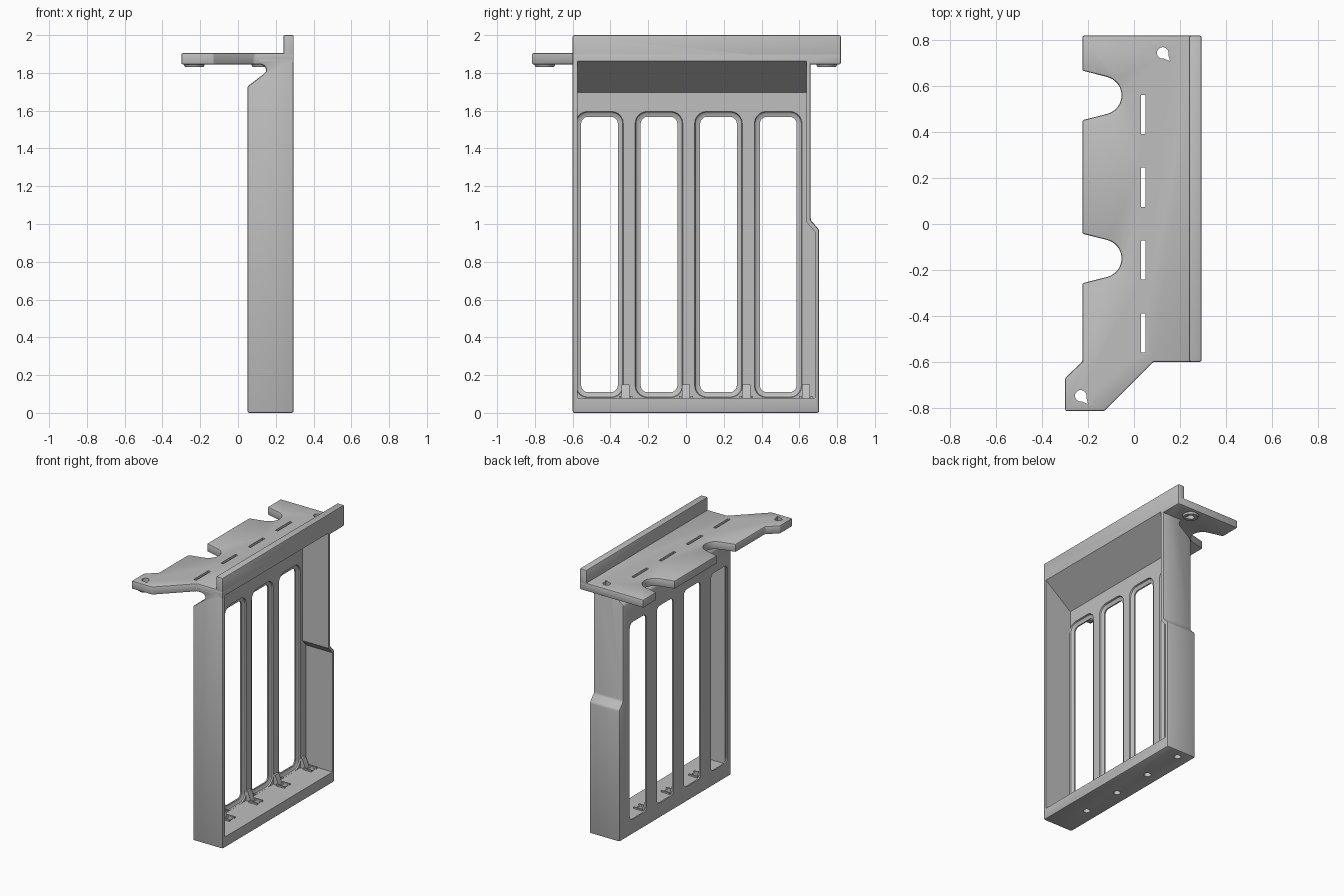
import bpy, bmesh, math
from mathutils import Vector

cube = bpy.data.objects.get("Cube")
if cube:
    bpy.data.objects.remove(cube, do_unlink=True)

grey = bpy.data.materials.new("plain_grey")
grey.use_nodes = True
colour = (0.52, 0.52, 0.52, 1)
grey.diffuse_color = colour
grey.node_tree.nodes["Principled BSDF"].inputs["Base Color"].default_value = colour


def loft(name, rings):
    """Close a stack of equal-length point rings into a solid."""
    bm = bmesh.new()
    loops = [[bm.verts.new(p) for p in ring] for ring in rings]
    n = len(loops[0])
    for a, b in zip(loops, loops[1:]):
        for i in range(n):
            bm.faces.new((a[i], a[(i + 1) % n], b[(i + 1) % n], b[i]))
    bm.faces.new(loops[0])
    bm.faces.new(loops[-1])
    bmesh.ops.recalc_face_normals(bm, faces=bm.faces)
    mesh = bpy.data.meshes.new(name)
    bm.to_mesh(mesh)
    bm.free()
    mesh.materials.append(grey)
    ob = bpy.data.objects.new(name, mesh)
    bpy.context.collection.objects.link(ob)
    return ob


def place(axis, p, d):
    """Put a 2D point at depth d along the named axis."""
    v = list(p)
    v.insert("xyz".index(axis), d)
    return Vector(v)


def prism(name, axis, outline, low, high):
    return loft(name, [[place(axis, p, d) for p in outline] for d in (low, high)])


def box(name, low, high):
    return prism(name, "z", [low[:2], (high[0], low[1]), high[:2], (low[0], high[1])], low[2], high[2])


def arc(cx, cy, r, start, end, steps):
    angles = [math.radians(start + (end - start) * i / steps) for i in range(steps + 1)]
    return [(cx + r * math.cos(a), cy + r * math.sin(a)) for a in angles]


def disc(name, x, y, r, low, high, taper=1):
    return loft(name, [[place("z", p, d) for p in arc(x, y, rr, 0, 345, 23)]
                       for d, rr in ((low, r * taper), (high, r))])


def apply(ob, mod):
    bpy.context.view_layer.objects.active = ob
    bpy.ops.object.modifier_apply(modifier=mod.name)


def combine(ob, other, mode="DIFFERENCE", keep=False):
    mod = ob.modifiers.new("cut", "BOOLEAN")
    mod.operation, mod.solver, mod.object = mode, "EXACT", other
    apply(ob, mod)
    if not keep:
        bpy.data.objects.remove(other, do_unlink=True)


def bevel(ob, width):
    mod = ob.modifiers.new("edge", "BEVEL")
    mod.width, mod.segments, mod.limit_method = width, 2, "ANGLE"
    mod.angle_limit = math.radians(35)
    apply(ob, mod)


def rounded(y0, y1, z0, z1, r):
    corners = [(y1 - r, z1 - r), (y0 + r, z1 - r), (y0 + r, z0 + r), (y1 - r, z0 + r)]
    return [p for i, c in enumerate(corners) for p in arc(*c, r, 90 * i, 90 * i + 90, 5)]


FRONT, BACK, OUTER = -0.6, 0.82, 0.295

# Frame shell: stepped side outline crossed with the necked end profile
frame = prism("slotted_frame", "x", [(FRONT, 0), (0.705, 0), (0.705, 0.97), (0.66, 1.02),
                                     (0.66, 1.88), (FRONT, 1.88)], 0, OUTER)
neck = prism("neck_profile", "y", [(0.05, -0.1), (0.05, 1.728), (0.135, 1.793), (0.147, 1.805), (0.15, 1.82),
                                   (0.14, 1.836), (0.12, 1.845), (0.1, 1.85), (0.1, 2), (0.5, 2), (0.5, -0.1)],
             -1, 1)
combine(frame, neck, "INTERSECT")
bevel(frame, 0.01)

# Interior cavity with its sloping ceiling
cavity = prism("cavity", "x", [(-0.575, 0.08), (0.682, 0.08), (0.682, 0.96), (0.637, 1.01),
                               (0.637, 1.95), (-0.575, 1.95)], 0.08, 0.4)
slope = prism("ceiling_profile", "y", [(0, 0), (0, 1.632), (0.08, 1.695), (OUTER, 1.862), (0.5, 1.862), (0.5, 0)], -1, 1)
combine(cavity, slope, "INTERSECT")
combine(frame, cavity, keep=True)

# Four tall slots, each with a shallow coved recess inside
for middle in (-0.458, -0.143, 0.172, 0.488):
    rings = []
    for x, grow in ((0, 0), (0.06, 0), (0.062, 0.015), (0.07, 0.026), (0.082, 0.03)):
        outline = rounded(middle - 0.097 - grow, middle + 0.097 + grow, 0.11 - grow, 1.567 + grow, 0.035 + grow)
        rings.append([place("x", p, x) for p in outline])
    combine(frame, loft("slot", rings))

# Fixing holes through the floor, with small clips above them
for y in (-0.32, 0.0, 0.32, 0.635):
    combine(frame, disc("floor_hole", 0.15, y, 0.024, -0.1, 0.2))
    clip = prism("floor_clip", "y", [(0.07, 0.07), (0.07, 0.15), (0.095, 0.15), (0.115, 0.1), (0.122, 0.07)],
                 y - 0.022, y + 0.022)
    for side in (-1, 1):
        edge = y + side * 0.03
        box("clip_rail", (0.11, edge - 0.006, 0.07), (0.18, edge + 0.006, 0.09))

# Top plate with two cable notches and a slanted front tab
outline = [(OUTER, FRONT), (OUTER, BACK), (-0.225, BACK)]
for y in (0.56, -0.15):
    outline += [(-0.225, y + 0.108)] + arc(-0.137, y, 0.083, 75, -75, 12) + [(-0.225, y - 0.108)]
outline += [(-0.225, FRONT), (-0.3, -0.67), (-0.3, -0.815), (-0.13, -0.815), (0.085, FRONT)]
plate = prism("top_plate", "z", outline, 1.845, 1.905)
bevel(plate, 0.008)
for y in (-0.475, -0.157, 0.16, 0.477):
    combine(plate, box("slit", (0.03, y - 0.085, 1.7), (0.05, y + 0.085, 2)))

# Keyhole fixings with tapered collars below the plate
for x, y in ((0.125, 0.745), (-0.232, -0.748)):
    collar = disc("fixing_collar", x, y, 0.058, 1.832, 1.85, 0.85)
    tail = [(x - 0.008, y - 0.02), (x + 0.02, y + 0.008), (x + 0.032, y - 0.036)]
    for part in (plate, collar):
        combine(part, disc("keyhole", x, y, 0.025, 1.7, 2))
        combine(part, prism("keyhole_tail", "z", tail, 1.7, 2))

# Upright lip along the outer edge
lip = box("upright_lip", (0.24, FRONT, 1.845), (OUTER, BACK, 2))
bevel(lip, 0.008)
combine(lip, cavity, keep=True)
combine(plate, cavity)

# Smooth curved walls while keeping hard edges
bpy.ops.object.select_all(action="DESELECT")
for ob in bpy.context.scene.objects:
    if ob.type == "MESH":
        ob.select_set(True)
        bpy.context.view_layer.objects.active = ob
bpy.ops.object.shade_smooth_by_angle(angle=math.radians(30))
